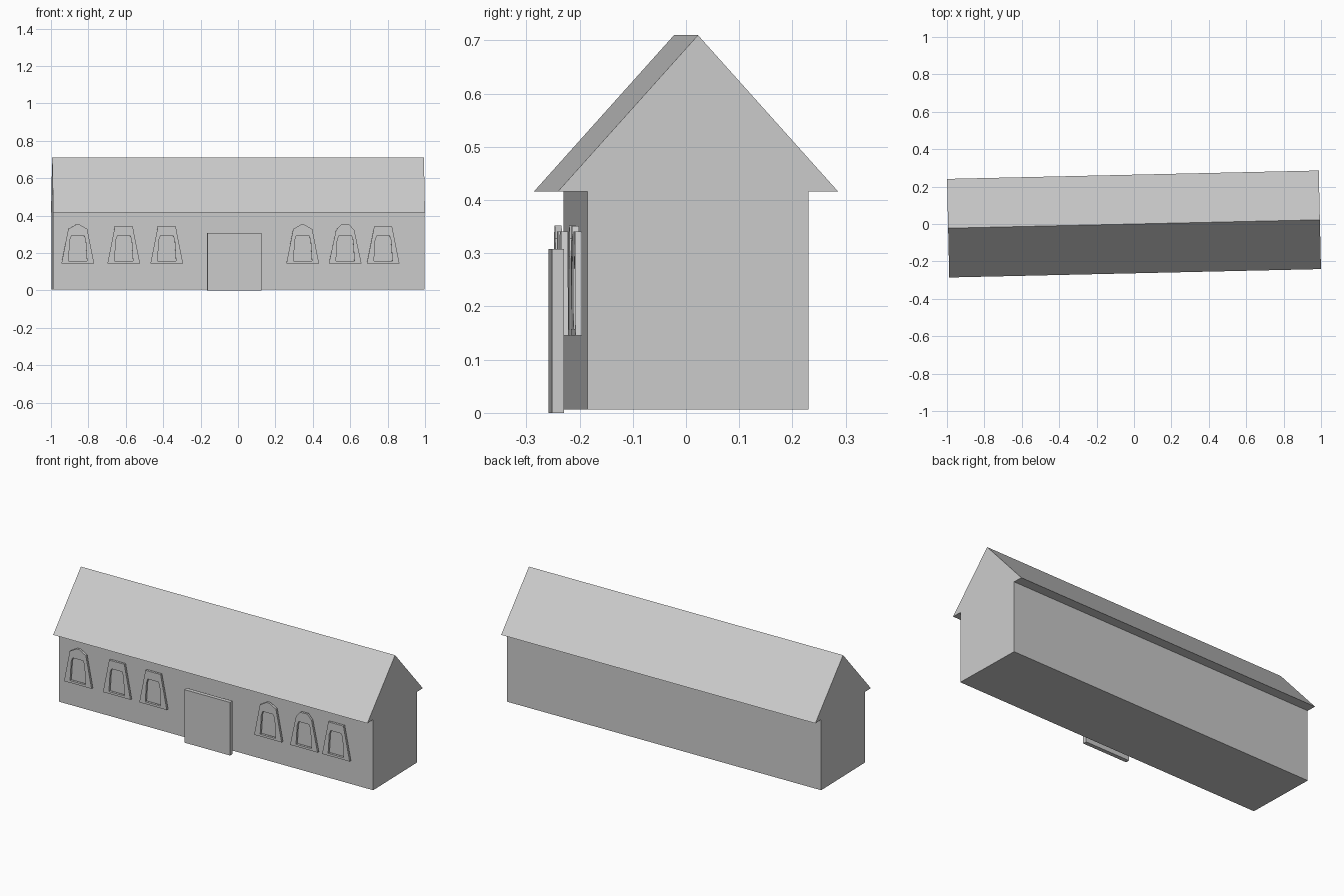
import bpy, bmesh
from mathutils import Matrix

if "Cube" in bpy.data.objects:
    bpy.data.objects.remove(bpy.data.objects["Cube"])

TURN = 0.0226  # the whole building is turned slightly on plan
SPIN = Matrix.Rotation(TURN, 4, 'Z')


def finish(name, bm):
    bmesh.ops.recalc_face_normals(bm, faces=bm.faces)
    bm.transform(SPIN)
    mesh = bpy.data.meshes.new(name)
    bm.to_mesh(mesh)
    bm.free()
    obj = bpy.data.objects.new(name, mesh)
    bpy.context.collection.objects.link(obj)
    return obj


def extrude(bm, faces, vec):
    res = bmesh.ops.extrude_face_region(bm, geom=faces, use_keep_orig=True)
    verts = [g for g in res['geom'] if isinstance(g, bmesh.types.BMVert)]
    bmesh.ops.translate(bm, verts=verts, vec=vec)


# walls and overhanging gable roof: one gable profile swept along the length
half = [(0.2075, 0.006), (0.2075, 0.416), (0.2635, 0.416)]
profile = half + [(0, 0.71)] + [(-y, z) for y, z in reversed(half)]
bm = bmesh.new()
face = bm.faces.new([bm.verts.new((-0.994, y, z)) for y, z in profile])
extrude(bm, [face], (1.988, 0, 0))
finish("house_with_roof", bm)

# door slab, standing just in front of the wall
bm = bmesh.new()
bmesh.ops.create_cube(bm, size=1)
bm.transform(Matrix.Translation((-0.025, -0.2435, 0.154)) @ Matrix.Diagonal((0.29, 0.023, 0.308, 1)))
finish("door", bm)

# window surrounds: tapered rings; style sets (shoulder x, shoulder z, top x, top z)
STYLES = {
    'flat': (0.053, 0.315, 0.048, 0.341),
    'peak': (0.051, 0.328, 0.009, 0.352),
    'arch': (0.049, 0.322, 0.023, 0.351),
}
FRONT, BACK = -0.2275, -0.2145


def window(name, x, style):
    sx, sz, tx, tz = STYLES[style]
    right_outer = [(0.087, 0.145), (sx, sz), (tx, tz)]
    right_inner = [(0.049, 0.158), (0.042, 0.27), (0.033, 0.294)]
    bm = bmesh.new()
    loops = []
    for side in (right_outer, right_inner):
        pts = side + [(-px, pz) for px, pz in reversed(side)]
        loops.append([bm.verts.new((x + px, FRONT, pz)) for px, pz in pts])
    outer, inner = loops
    n = len(outer)
    ring = [bm.faces.new((outer[i], outer[(i + 1) % n], inner[(i + 1) % n], inner[i]))
            for i in range(n)]
    extrude(bm, ring, (0, BACK - FRONT, 0))
    finish(name, bm)


for i, (x, style) in enumerate([(-0.862, 'peak'), (-0.616, 'flat'), (-0.386, 'flat'),
                                (0.341, 'peak'), (0.568, 'arch'), (0.771, 'flat')]):
    window(f"window_surround_{i + 1}", x, style)
